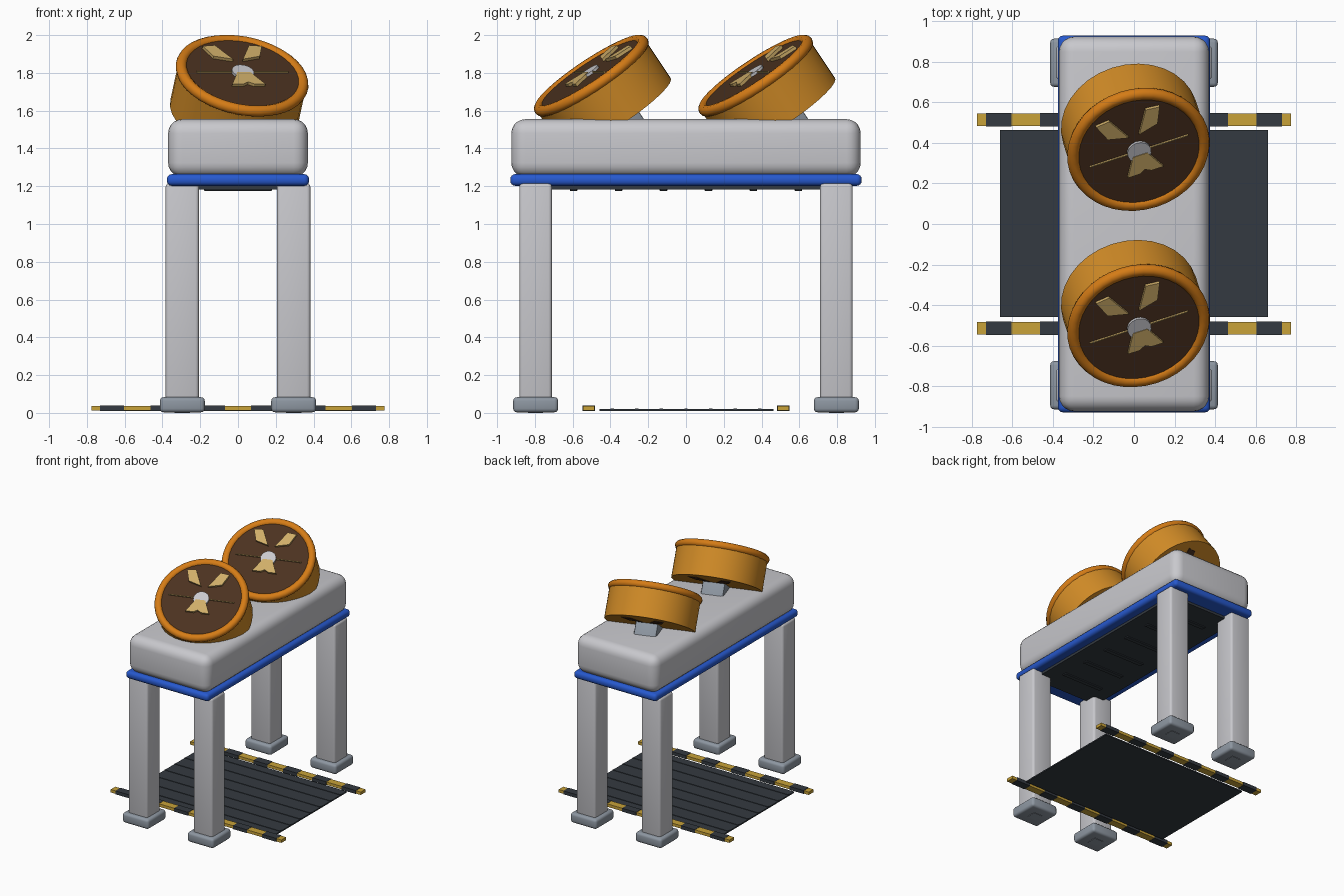
import bpy
import bmesh
from math import radians
from mathutils import Matrix, Vector

cube = bpy.data.objects.get("Cube")
if cube:
    bpy.data.objects.remove(cube, do_unlink=True)


def material(name, *rgb):
    m = bpy.data.materials.new(name)
    m.use_nodes = True
    m.diffuse_color = (*rgb, 1)
    m.node_tree.nodes["Principled BSDF"].inputs["Base Color"].default_value = (*rgb, 1)
    return m


LIGHT = material("light grey", 0.58, 0.58, 0.61)
BLUE = material("blue", 0.02, 0.1, 0.62)
STEEL = material("steel grey", 0.27, 0.31, 0.36)
DARK = material("dark slate", 0.034, 0.042, 0.052)
YELLOW = material("hazard yellow", 0.58, 0.36, 0.04)
ORANGE = material("orange", 0.64, 0.26, 0.02)
RIM = material("deep orange", 0.66, 0.2, 0.008)
BROWN = material("dark brown", 0.07, 0.031, 0.014)
GOLD = material("pale gold", 0.62, 0.42, 0.14)


def finish(name, bm, mat, matrix=None):
    bmesh.ops.recalc_face_normals(bm, faces=bm.faces)
    mesh = bpy.data.meshes.new(name)
    bm.to_mesh(mesh)
    bm.free()
    mesh.materials.append(mat)
    ob = bpy.data.objects.new(name, mesh)
    bpy.context.collection.objects.link(ob)
    if matrix:
        ob.matrix_world = matrix
    return ob


def smooth(ob, angle=35):
    bpy.ops.object.select_all(action='DESELECT')
    ob.select_set(True)
    bpy.context.view_layer.objects.active = ob
    bpy.ops.object.shade_smooth_by_angle(angle=radians(angle))
    return ob


def box(name, center, size, mat, bevel=0, segments=3, matrix=None):
    bm = bmesh.new()
    bmesh.ops.create_cube(bm, size=1)
    bmesh.ops.scale(bm, vec=size, verts=bm.verts)
    bmesh.ops.translate(bm, vec=center, verts=bm.verts)
    if bevel:
        bmesh.ops.bevel(bm, geom=bm.edges[:], offset=bevel, segments=segments,
                        profile=0.5, affect='EDGES')
    ob = finish(name, bm, mat, matrix)
    return smooth(ob) if bevel else ob


def disc(name, z0, z1, radius, mat, matrix, sides=32):
    bm = bmesh.new()
    bmesh.ops.create_cone(bm, cap_ends=True, segments=sides, radius1=radius,
                          radius2=radius, depth=z1 - z0)
    bmesh.ops.translate(bm, vec=(0, 0, (z0 + z1) / 2), verts=bm.verts)
    return smooth(finish(name, bm, mat, matrix))


def plate(name, outline, z0, z1, mat, matrix):
    bm = bmesh.new()
    face = bm.faces.new([bm.verts.new((x, y, z0)) for x, y in outline])
    new = bmesh.ops.extrude_face_region(bm, geom=[face])["geom"]
    bmesh.ops.translate(bm, vec=(0, 0, z1 - z0),
                        verts=[v for v in new if isinstance(v, bmesh.types.BMVert)])
    return finish(name, bm, mat, matrix)


# Bed with its blue trim
box("bed", (0, 0, 1.402), (0.74, 1.85, 0.306), LIGHT, 0.075, 5)
box("bed_trim", (0, 0, 1.233), (0.752, 1.86, 0.062), BLUE, 0.026, 4)

# Dark panel and slats under the bed
box("under_panel", (0, 0, 1.197), (0.6, 1.6, 0.03), DARK)
for i in range(6):
    box(f"under_slat_{i}", (0, (i - 2.5) * 0.238, 1.182), (0.36, 0.04, 0.016), DARK, 0.004, 1)

# Legs and feet
for sx, side in ((1, "left"), (-1, "right")):
    for sy, end in ((-1, "front"), (1, "back")):
        x, y = sx * 0.295, sy * 0.796
        box(f"{end}_{side}_leg", (x, y, 0.635), (0.176, 0.172, 1.16), LIGHT, 0.018, 3)
        box(f"{end}_{side}_foot", (x, y, 0.043), (0.238, 0.238, 0.08), STEEL, 0.02, 3)
        box(f"{end}_{side}_foot_pad", (x, y, 0.005), (0.08, 0.08, 0.01), STEEL)

# Floor mat with ridges
box("floor_mat", (0, 0.003, 0.015), (1.325, 0.922, 0.01), DARK)
for i in range(7):
    box(f"mat_ridge_{i}", (0, (i - 3) * 0.13, 0.021), (1.32, 0.018, 0.006), DARK)

# Striped rails at both ends of the mat
for sy, end in ((-1, "front"), (1, "back")):
    box(f"{end}_rail", (0, sy * 0.515, 0.024), (1.552, 0.06, 0.024), YELLOW)
    for i in range(6):
        box(f"{end}_rail_stripe_{i}", ((i - 2.5) * 0.267, sy * 0.515, 0.024),
            (0.127, 0.066, 0.028), DARK)

# Tilted drums with decorated faces
UPPER = [(0.027, 0.106), (0.129, 0.134), (0.165, 0.227), (0.095, 0.235)]
LOWER = [(-0.037, -0.014), (-0.092, -0.122), (-0.03, -0.122), (0, -0.104),
         (0.03, -0.122), (0.092, -0.122), (0.037, -0.014)]
BLADES = {"right_blade": [(-x, y) for x, y in UPPER], "left_blade": UPPER, "lower_blade": LOWER}
TILT = Matrix.Rotation(radians(18), 4, 'Z') @ Matrix.Rotation(radians(35), 4, 'X')

for sy, end in ((-1, "front"), (1, "back")):
    M = Matrix.Translation(Vector((0, sy * 0.435, 1.685))) @ TILT
    disc(f"{end}_drum", -0.125, 0.12, 0.344, ORANGE, M)

    # Rounded rim, a circle curve with a round section
    bpy.ops.curve.primitive_bezier_circle_add(radius=0.327)
    rim = bpy.context.object
    rim.name = f"{end}_drum_rim"
    rim.data.bevel_depth = 0.03
    rim.data.bevel_resolution = 3
    rim.data.resolution_u = 10
    rim.data.materials.append(RIM)
    rim.matrix_world = M @ Matrix.Translation((0, 0, 0.122))

    disc(f"{end}_drum_face", 0.11, 0.138, 0.304, BROWN, M)
    box(f"{end}_face_bar", (0, 0.004, 0.142), (0.51, 0.006, 0.012), GOLD, matrix=M)
    disc(f"{end}_face_hub", 0.12, 0.152, 0.06, LIGHT, M, 16)
    for name, outline in BLADES.items():
        plate(f"{end}_{name}", outline, 0.134, 0.155, GOLD, M)
        plate(f"{end}_{name}_vent", outline, -0.129, -0.124, BROWN, M)

    # Mount joining the drum to the bed
    box(f"{end}_drum_mount", (0, 0, -0.2), (0.18, 0.18, 0.24), STEEL, 0.02, 2, M)
